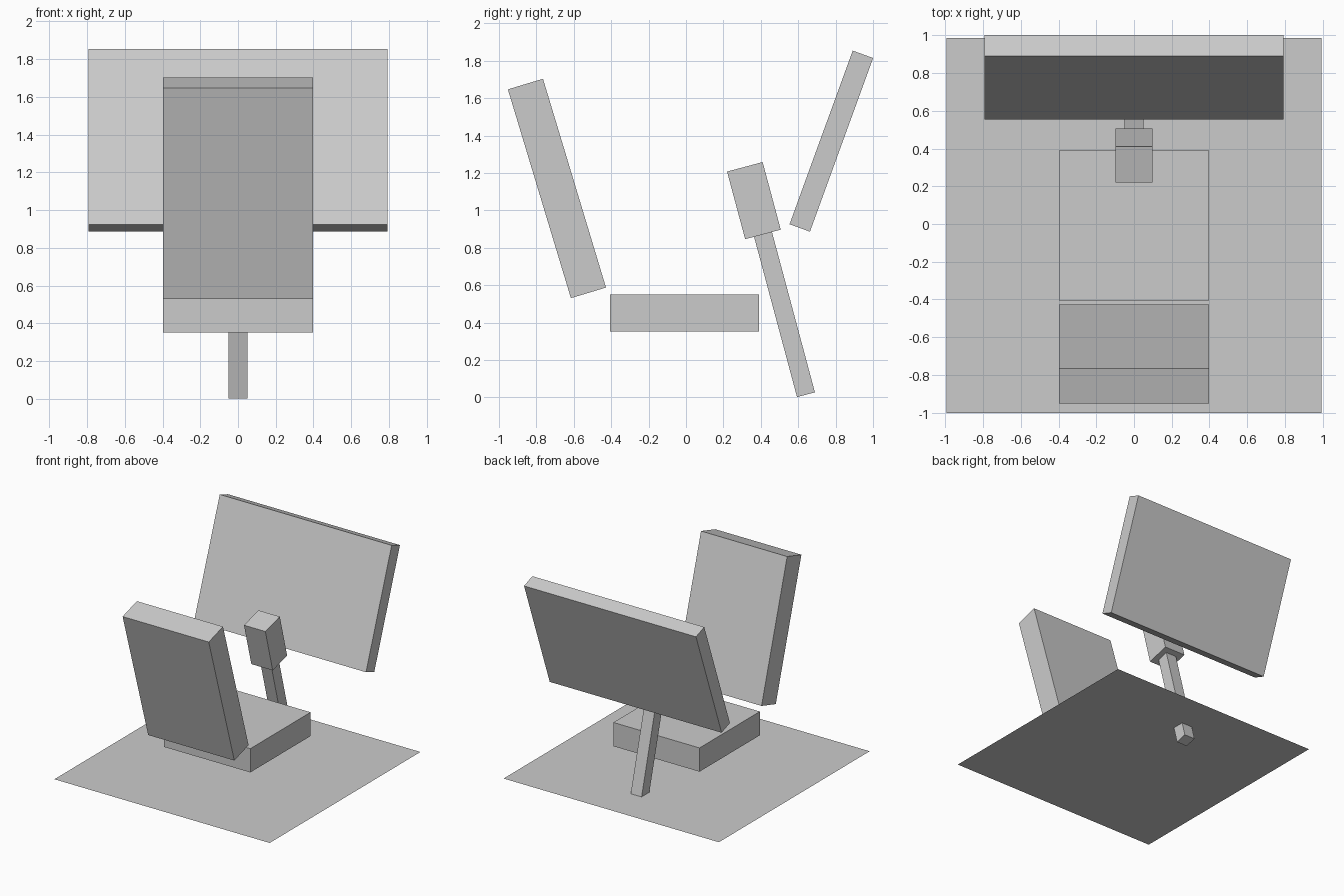
import bpy
from math import radians

if "Cube" in bpy.data.objects:
    bpy.data.objects.remove(bpy.data.objects["Cube"])


def box(name, size, centre, tilt=0.0):
    """Box on the centre plane, tilted about x (positive leans its top to the front)."""
    bpy.ops.mesh.primitive_cube_add(size=1, location=(0, *centre), rotation=(radians(tilt), 0, 0))
    ob = bpy.context.object
    ob.name = name
    ob.scale = size
    bpy.ops.object.transform_apply(location=False, rotation=False, scale=True)
    return ob


# Thin floor sheet, pierced by the control stick
bpy.ops.mesh.primitive_plane_add(size=1.985, location=(0, -0.008, 0.15))
bpy.context.object.name = "floor"

# Chair: flat cushion and reclined backrest
box("seat", (0.794, 0.794, 0.198), (-0.008, 0.45))
box("backrest", (0.794, 0.196, 1.166), (-0.69, 1.117), 16.8)

# Control stick: slim shaft running just into its grip
box("stick_shaft", (0.1, 0.099, 0.9), (0.525, 0.449), 15)
box("stick_grip", (0.197, 0.197, 0.374), (0.363, 1.052), 15)

# Screen leaning away from the chair
box("screen", (1.585, 0.116, 0.988), (0.777, 1.37), -20)
